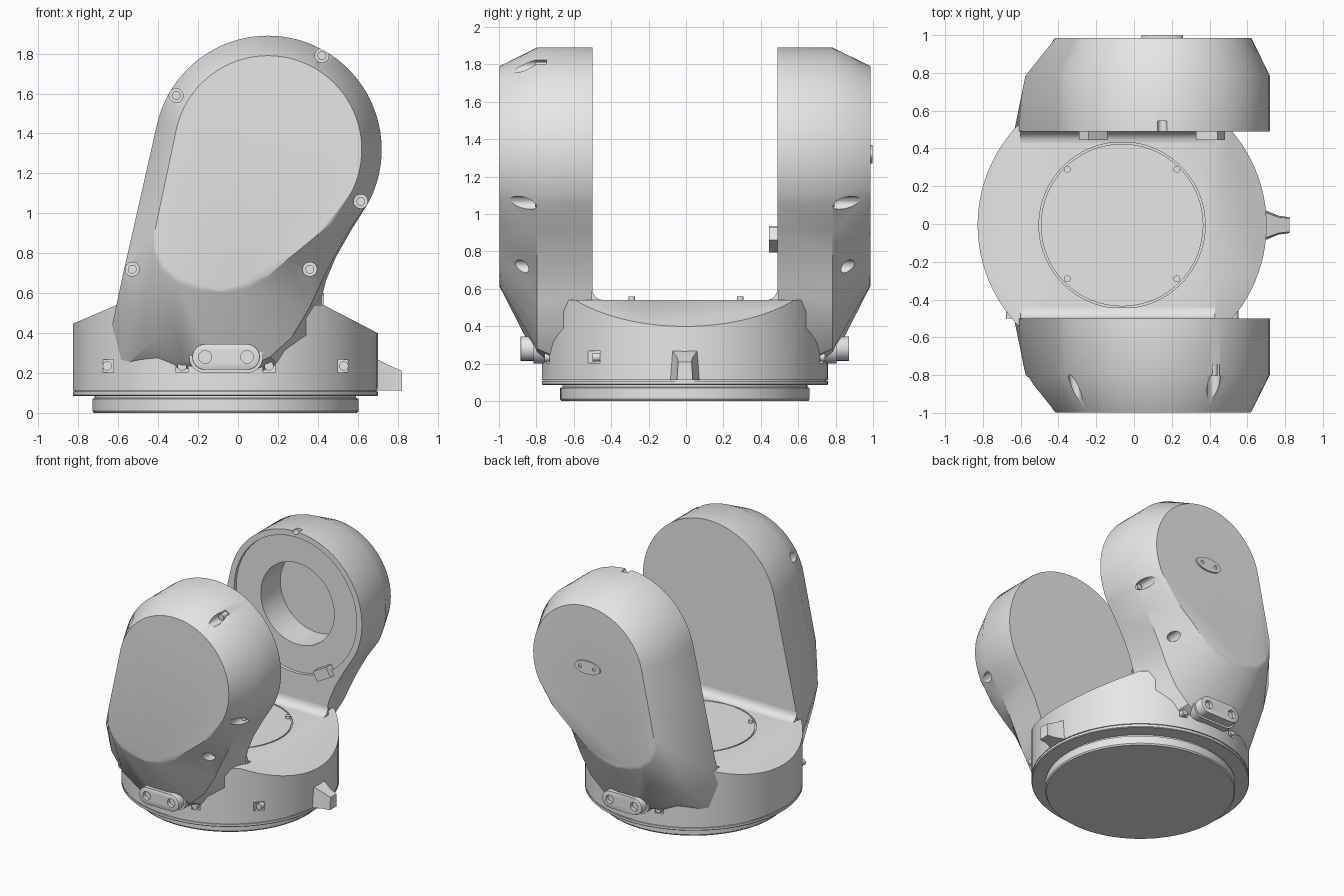
import bpy, bmesh
from math import sin, cos, pi, radians
from mathutils import Vector

if "Cube" in bpy.data.objects:
    bpy.data.objects.remove(bpy.data.objects["Cube"])

grey = bpy.data.materials.new("light_grey")
grey.use_nodes = True
grey.diffuse_color = (0.8, 0.8, 0.8, 1)
grey.node_tree.nodes["Principled BSDF"].inputs["Base Color"].default_value = (0.8, 0.8, 0.8, 1)

CX, CY = -0.063, -0.006      # turntable axis
HUB = (0.15, 1.32)           # centre of the arm heads (x, z)


def finish(name, bm):
    bmesh.ops.recalc_face_normals(bm, faces=bm.faces)
    mesh = bpy.data.meshes.new(name)
    bm.to_mesh(mesh)
    bm.free()
    mesh.materials.append(grey)
    obj = bpy.data.objects.new(name, mesh)
    bpy.context.collection.objects.link(obj)
    return obj


def loft(name, rings, bevel=0):
    """Skin a list of matching rings and cap both ends."""
    bm = bmesh.new()
    rows = [[bm.verts.new(p) for p in ring] for ring in rings]
    n = len(rows[0])
    for a, b in zip(rows, rows[1:]):
        for i in range(n):
            j = (i + 1) % n
            bm.faces.new((a[i], a[j], b[j], b[i]))
    bm.faces.new(rows[0])
    end = bm.faces.new(rows[-1])
    if bevel:
        bmesh.ops.bevel(bm, geom=list(end.edges), offset=bevel, segments=2,
                        profile=0.5, affect='EDGES')
    return finish(name, bm)


def lathe(name, profile, x, y, steps, planes=()):
    """Revolve (radius, z) points, then trim by (point, normal) planes."""
    bm = bmesh.new()
    vs = [bm.verts.new((x + r, y, z)) for r, z in profile]
    es = [bm.edges.new(pair) for pair in zip(vs, vs[1:])]
    bmesh.ops.spin(bm, geom=vs + es, cent=(x, y, 0), axis=(0, 0, 1),
                   angle=2 * pi, steps=steps)
    bmesh.ops.remove_doubles(bm, verts=bm.verts, dist=0.0001)
    for co, no in planes:
        bmesh.ops.bisect_plane(bm, geom=bm.verts[:] + bm.edges[:] + bm.faces[:],
                               plane_co=co, plane_no=no, clear_outer=True)
        bmesh.ops.holes_fill(bm, edges=[e for e in bm.edges if e.is_boundary])
    return finish(name, bm)


def oval(x, z, rx, rz, y, n=24):
    return [(x + rx * cos(2 * pi * i / n), y, z + rz * sin(2 * pi * i / n)) for i in range(n)]


def rod(name, x, z, r, y1, y2, n=24):
    return loft(name, [oval(x, z, r, r, y, n) for y in (y1, y2)])


def pill(x, z, half, r, y):
    pts = []
    for i in range(26):
        a = pi * (i if i < 13 else i - 1) / 12 - pi / 2
        pts.append((x + (half if i < 13 else -half) + r * cos(a), y, z + r * sin(a)))
    return pts


def block(name, x, y1, y2, z, half_x, half_z, turn=0):
    corners = ((-1, -1), (1, -1), (1, 1), (-1, 1))
    c, s = cos(turn), sin(turn)
    flat = [(x + u * half_x * c - v * half_z * s, z + u * half_x * s + v * half_z * c)
            for u, v in corners]
    return loft(name, [[(a, y, b) for a, b in flat] for y in (y1, y2)])


def cut(obj, cutters):
    bpy.context.view_layer.objects.active = obj
    for c in cutters:
        mod = obj.modifiers.new("cut", 'BOOLEAN')
        mod.operation, mod.solver, mod.object = 'DIFFERENCE', 'EXACT', c
        bpy.ops.object.modifier_apply(modifier=mod.name)
        bpy.data.objects.remove(c)


# Foot disc and turntable base with a seam, deck groove and sloped shoulders
lathe("foot_disc", [(0, 0), (0.66, 0), (0.667, 0.01), (0.667, 0.07), (0.655, 0.075),
                    (0.655, 0.1), (0, 0.1)], CX, CY, 96)
base = lathe("turntable_base",
             [(0, 0.085), (0.76, 0.085), (0.765, 0.09), (0.765, 0.107), (0.757, 0.107),
              (0.757, 0.113), (0.765, 0.113), (0.765, 0.54), (0.44, 0.54), (0.44, 0.53),
              (0.43, 0.53), (0.43, 0.54), (0, 0.54)], CX, CY, 96,
             [((0.43, 0, 0.54), (0.14, 0, 0.27)), ((-0.61, 0, 0.54), (-0.09, 0, 0.21))])
for sx in (-1, 1):
    for sy in (-1, 1):
        lathe("deck_screw", [(0, 0.52), (0.018, 0.52), (0.018, 0.56), (0, 0.56)],
              CX + 0.29 * sx, 0.29 * sy, 16)

# Arm outlines (x, z) below the head: inner face, chamfer start, outer face
INNER = [(.57, .92), (.49, .78), (.44, .66), (.42, .58), (.42, .4), (.3, .15),
         (.1, .12), (-.1, .12), (-.35, .12), (-.6, .2), (-.635, .42), (-.6, .58)]
MIDDLE = [(.56, .92), (.48, .78), (.42, .66), (.36, .53), (.27, .38), (.16, .28),
          (.03, .22), (-.12, .22), (-.28, .26), (-.43, .36), (-.53, .5), (-.575, .7)]
OUTER = [(.47, .95), (.36, .86), (.25, .77), (.15, .69), (.06, .64), (-.02, .62),
         (-.1, .615), (-.2, .625), (-.3, .66), (-.38, .73), (-.42, .82), (-.415, .92)]


def arm_ring(radius, tail, y):
    head = [radians(167 - 195 * i / 48) for i in range(49)]
    pts = [(HUB[0] + radius * cos(a), HUB[1] + radius * sin(a)) for a in head] + tail
    return [(x, y, z) for x, z in pts]


RIGHT_POCKETS = [(0.615, 1.06), (0.36, 0.72)]
LEFT_POCKETS = [(0.42, 1.79), (-0.31, 1.59), (-0.53, 0.72)]

for side, s in (("front", -1), ("back", 1)):
    def Y(d):
        return CY + s * d

    arm = loft(side + "_arm", [arm_ring(0.57, INNER, Y(0.495)), arm_ring(0.57, MIDDLE, Y(0.79)),
                               arm_ring(0.47, OUTER, Y(0.992))], bevel=0.015)

    # Bolt pockets in the arm edges, each with a bolt
    spots = RIGHT_POCKETS + (LEFT_POCKETS if s < 0 else [])
    cutters = [rod("cutter", x, z, 0.035, Y(0.74), Y(1.1)) for x, z in spots]
    if s > 0:
        # Bearing recess, bore and alignment notch
        cutters += [rod("cutter", *HUB, 0.525, Y(0.4), Y(0.52), 64),
                    rod("cutter", *HUB, 0.315, Y(0.4), Y(0.76), 64),
                    rod("cutter", HUB[0], 1.89, 0.025, Y(0.4), Y(0.55))]
    cut(arm, cutters)
    for x, z in spots:
        rod(side + "_arm_bolt", x, z, 0.022, Y(0.73), Y(0.8))

    # Concave fillet between arm and deck
    curve = [(Y(0.5), 0.53), (Y(0.5), 0.6)]
    curve += [(Y(0.435 + 0.06 * cos(a)), 0.6 - 0.06 * sin(a))
              for a in [pi / 12 * i for i in range(7)]]
    curve.append((Y(0.435), 0.53))
    loft(side + "_fillet", [[(x, y, z) for y, z in curve] for x in (-0.6, 0.43)])

    # Base pockets with bolts
    marks = [(-0.28, 0.71), (0.155, 0.71)]
    if s < 0:
        marks += [(-0.655, 0.455), (0.53, 0.455)]
    cut(base, [block("cutter", x, Y(d), Y(0.9), 0.235, 0.03, 0.033) for x, d in marks])
    for x, d in marks:
        rod(side + "_base_bolt", x, 0.235, 0.023, Y(d - 0.01), Y(d + 0.04))

    # Socket boss with two round holes
    loft(side + "_socket_backing", [pill(-0.06, 0.28, 0.105, 0.08, Y(d)) for d in (0.65, 0.81)])
    boss = loft(side + "_socket", [pill(-0.06, 0.28, 0.105, 0.065, Y(d)) for d in (0.65, 0.878)],
                bevel=0.006)
    cut(boss, [rod("cutter", -0.06 + 0.105 * k, 0.28, 0.032, Y(0.85), Y(0.95)) for k in (-1, 1)])

# Stop lugs below the bearing recess
block("left_lug", 0.405, 0.445, 0.51, 0.865, 0.065, 0.04, radians(29))
block("right_lug", -0.215, 0.445, 0.51, 0.865, 0.065, 0.04, radians(-39))

# Oval badge plate on the back arm
badge = loft("badge_plate", [oval(*HUB, 0.11, 0.05, y, 40) for y in (0.98, 0.998)])
cut(badge, [rod("cutter", HUB[0] + 0.06 * k, HUB[1], 0.014, 0.99, 1.1) for k in (-1, 1)])

# Tapered pointer on the left side of the base
pointer = [(0.66, 0.09, 0.28), (0.705, 0.075, 0.265), (0.765, 0.05, 0.235), (0.822, 0.042, 0.21)]
loft("pointer", [[(x, CY - w, 0.113), (x, CY + w, 0.113), (x, CY + w * 0.85, top),
                  (x, CY - w * 0.85, top)] for x, w, top in pointer])

# Smooth shading with crisp edges
bpy.ops.object.select_all(action='DESELECT')
for obj in bpy.context.scene.objects:
    if obj.type == 'MESH':
        obj.select_set(True)
        bpy.context.view_layer.objects.active = obj
bpy.ops.object.shade_smooth_by_angle(angle=radians(28))
